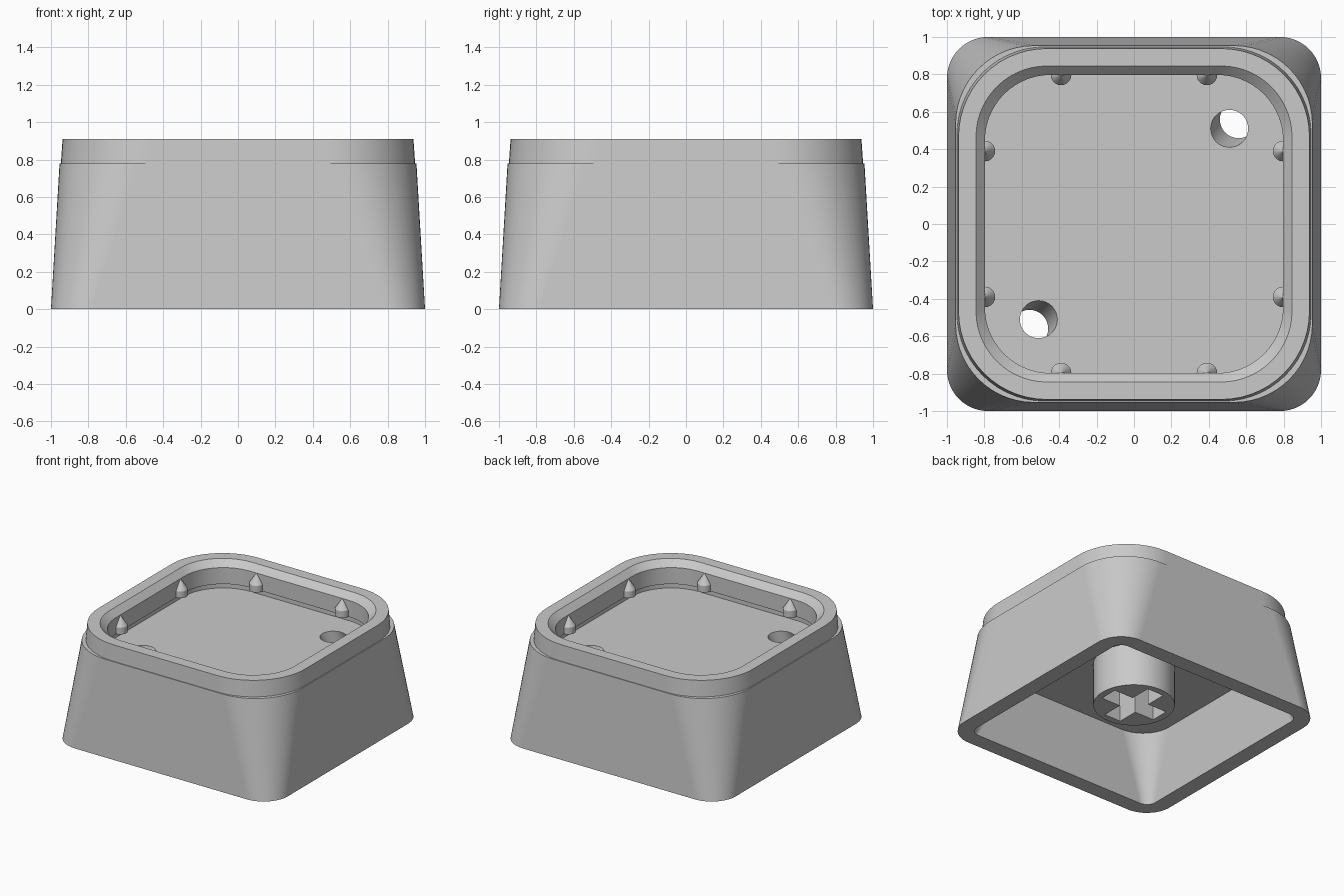
import bpy, bmesh, math

cube = bpy.data.objects.get("Cube")
if cube:
    bpy.data.objects.remove(cube, do_unlink=True)

grey = bpy.data.materials.new("light_grey")
grey.use_nodes = True
colour = (0.59, 0.59, 0.59, 1)
grey.diffuse_color = colour
grey.node_tree.nodes["Principled BSDF"].inputs["Base Color"].default_value = colour

FLOOR, CEILING = 0.686, 0.522
LIP = 0.725  # lower edge of the tray wall that carries the pegs


def make_object(name, bm):
    bmesh.ops.recalc_face_normals(bm, faces=bm.faces)
    mesh = bpy.data.meshes.new(name)
    bm.to_mesh(mesh)
    bm.free()
    mesh.materials.append(grey)
    obj = bpy.data.objects.new(name, mesh)
    bpy.context.collection.objects.link(obj)
    return obj


def select(obj):
    bpy.ops.object.select_all(action='DESELECT')
    obj.select_set(True)
    bpy.context.view_layer.objects.active = obj


def smooth(obj, degrees=20):
    select(obj)
    bpy.ops.object.shade_smooth_by_angle(angle=math.radians(degrees))


def cut(obj, cutter):
    cutter.hide_render = True
    mod = obj.modifiers.new("cut", 'BOOLEAN')
    mod.operation = 'DIFFERENCE'
    mod.solver = 'EXACT'
    mod.object = cutter
    select(obj)
    bpy.ops.object.modifier_apply(modifier=mod.name)
    bpy.data.objects.remove(cutter, do_unlink=True)


def rounded_ring(bm, half, radius, z, steps=14):
    """Square ring of vertices with rounded corners."""
    ring = []
    for corner in range(4):
        start = corner * math.pi / 2
        mid = start + math.pi / 4
        cx = math.copysign(half - radius, math.cos(mid))
        cy = math.copysign(half - radius, math.sin(mid))
        for i in range(steps + 1):
            a = start + math.pi / 2 * i / steps
            ring.append(bm.verts.new((cx + radius * math.cos(a),
                                      cy + radius * math.sin(a), z)))
    return ring


def loft(name, sections):
    bm = bmesh.new()
    rings = [rounded_ring(bm, *s) for s in sections]
    for low, high in zip(rings, rings[1:]):
        for i in range(len(low)):
            j = (i + 1) % len(low)
            bm.faces.new((low[i], low[j], high[j], high[i]))
    bm.faces.new(rings[0])
    bm.faces.new(rings[-1])
    return make_object(name, bm)


def cylinder(name, radius, bottom, top, sides=64):
    bm = bmesh.new()
    bmesh.ops.create_cone(bm, cap_ends=True, segments=sides,
                          radius1=radius, radius2=radius, depth=top - bottom)
    bmesh.ops.translate(bm, verts=bm.verts, vec=(0, 0, (top + bottom) / 2))
    return make_object(name, bm)


def box(name, size, centre):
    bm = bmesh.new()
    bmesh.ops.create_cube(bm, size=1)
    bmesh.ops.scale(bm, verts=bm.verts, vec=size)
    bmesh.ops.translate(bm, verts=bm.verts, vec=centre)
    return make_object(name, bm)


# Shell: from the inner ceiling, down and around the outside, over the
# chamfered rim to the tray floor
shell = loft("shell", [
    (0.805, 0.25, CEILING),
    (0.87, 0.08, 0.0),
    (1.0, 0.22, 0.0),
    (0.954, 0.42, 0.78),
    (0.947, 0.47, 0.78),
    (0.938, 0.47, 0.91),
    (0.845, 0.38, 0.91),
    (0.797, 0.35, 0.86),
    (0.797, 0.35, LIP),
    (0.81, 0.36, LIP),
    (0.81, 0.36, FLOOR),
])

# Two through holes in opposite corners of the tray, leaning outward below
for side in (-1, 1):
    cutter = cylinder("hole_cutter", 0.1, 0.4, 0.85)
    for vert in cutter.data.vertices:
        shift = side * (0.51 + 0.3 * (FLOOR - vert.co.z))
        vert.co.x += shift
        vert.co.y += shift
    cut(shell, cutter)
smooth(shell)
weighted = shell.modifiers.new("even_shading", 'WEIGHTED_NORMAL')
weighted.keep_sharp = True

# Stem underneath with a cross-shaped socket
stem = cylinder("stem", 0.305, 0.17, CEILING + 0.02)
for size in ((0.5, 0.15, 0.4), (0.15, 0.5, 0.4)):
    cut(stem, box("socket_cutter", size, (0, 0, 0.29)))
smooth(stem)

# Pointed pegs half sunk into the tray wall, two on each side
profile = [(0.055, LIP), (0.055, LIP + 0.055), (0.001, LIP + 0.135)]
for side in range(4):
    turn = side * math.pi / 2
    for offset in (-0.39, 0.39):
        x = 0.797 * math.cos(turn) - offset * math.sin(turn)
        y = 0.797 * math.sin(turn) + offset * math.cos(turn)
        bm = bmesh.new()
        for (r1, z1), (r2, z2) in zip(profile, profile[1:]):
            made = bmesh.ops.create_cone(bm, cap_ends=False, segments=20,
                                         radius1=r1, radius2=r2, depth=z2 - z1)
            bmesh.ops.translate(bm, verts=made["verts"], vec=(x, y, (z1 + z2) / 2))
        bmesh.ops.remove_doubles(bm, verts=bm.verts, dist=0.0003)
        bmesh.ops.holes_fill(bm, edges=bm.edges)
        smooth(make_object("peg", bm), 30)
